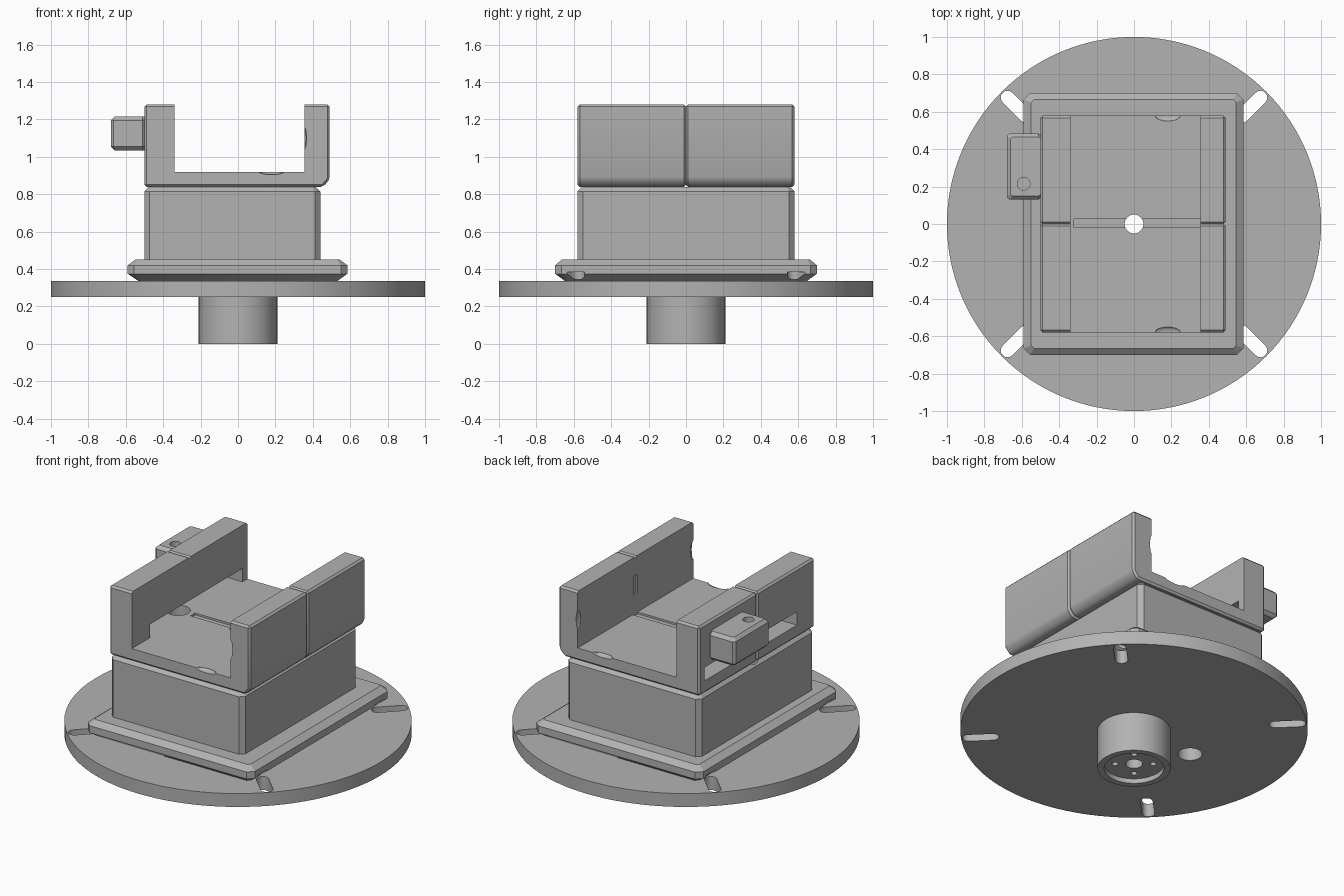
import bpy, bmesh, math
from mathutils import Matrix

if "Cube" in bpy.data.objects:
    bpy.data.objects.remove(bpy.data.objects["Cube"])

steel = bpy.data.materials.new("machined_grey")
steel.use_nodes = True
GREY = (0.45, 0.45, 0.45, 1)
steel.diffuse_color = GREY
steel.node_tree.nodes["Principled BSDF"].inputs["Base Color"].default_value = GREY


def finish(bm, name):
    bmesh.ops.recalc_face_normals(bm, faces=bm.faces)
    mesh = bpy.data.meshes.new(name)
    bm.to_mesh(mesh)
    bm.free()
    mesh.materials.append(steel)
    ob = bpy.data.objects.new(name, mesh)
    bpy.context.collection.objects.link(ob)
    return ob


def cylinder(name, x, y, z0, z1, r, sides=48):
    bm = bmesh.new()
    bmesh.ops.create_cone(bm, cap_ends=True, segments=sides, radius1=r, radius2=r, depth=z1 - z0,
                          matrix=Matrix.Translation((x, y, (z0 + z1) / 2)))
    return finish(bm, name)


def loft(name, levels):
    """Stack of corner-cut rectangles: (z, x0, x1, y0, y1, corner)."""
    bm = bmesh.new()
    rings = []
    for z, x0, x1, y0, y1, c in levels:
        pts = [(x0 + c, y0), (x1 - c, y0), (x1, y0 + c), (x1, y1 - c),
               (x1 - c, y1), (x0 + c, y1), (x0, y1 - c), (x0, y0 + c)]
        rings.append([bm.verts.new((x, y, z)) for x, y in pts])
    for a, b in zip(rings, rings[1:]):
        for i in range(8):
            j = (i + 1) % 8
            bm.faces.new((a[i], a[j], b[j], b[i]))
    bm.faces.new(rings[0])
    bm.faces.new(rings[-1])
    return finish(bm, name)


def box(name, x0, x1, y0, y1, z0, z1):
    bm = bmesh.new()
    mid = Matrix.Translation(((x0 + x1) / 2, (y0 + y1) / 2, (z0 + z1) / 2))
    size = Matrix.Diagonal((x1 - x0, y1 - y0, z1 - z0, 1))
    bmesh.ops.create_cube(bm, size=1, matrix=mid @ size)
    return finish(bm, name)


def dimple(x, y, z, rx, ry, rz):
    bm = bmesh.new()
    bmesh.ops.create_uvsphere(bm, u_segments=16, v_segments=10, radius=1,
                              matrix=Matrix.Translation((x, y, z)) @ Matrix.Diagonal((rx, ry, rz, 1)))
    return finish(bm, "dimple_cutter")


def radial_slot(angle, r0, r1, half, z0, z1):
    """Round-ended slot lying along a radius."""
    bm = bmesh.new()
    ring = []
    for centre, start in ((r1 - half, -90), (r0 + half, 90)):
        for k in range(9):
            t = math.radians(start + k * 22.5)
            ring.append(bm.verts.new((centre + half * math.cos(t), half * math.sin(t), z0)))
    face = bm.faces.new(ring)
    ext = bmesh.ops.extrude_face_region(bm, geom=[face])
    top = [g for g in ext["geom"] if isinstance(g, bmesh.types.BMVert)]
    bmesh.ops.translate(bm, verts=top, vec=(0, 0, z1 - z0))
    bmesh.ops.rotate(bm, verts=bm.verts, matrix=Matrix.Rotation(math.radians(angle), 3, "Z"))
    return finish(bm, "slot_cutter")


def cut(ob, cutters):
    for c in cutters:
        m = ob.modifiers.new("cut", "BOOLEAN")
        m.operation, m.solver, m.object = "DIFFERENCE", "EXACT", c
    bpy.context.view_layer.update()
    dg = bpy.context.evaluated_depsgraph_get()
    mesh = bpy.data.meshes.new_from_object(ob.evaluated_get(dg))
    ob.modifiers.clear()
    ob.data = mesh


def jaw_half(name, side):
    """U-shaped channel half with broken outer edges."""
    inner = (-0.34, 0.355)
    profile = [(-0.5, 0.84), (0.455, 0.84), (0.49, 0.88), (0.49, 1.28), (inner[1], 1.28),
               (inner[1], 0.92), (inner[0], 0.92), (inner[0], 1.28), (-0.5, 1.28)]
    bm = bmesh.new()
    face = bm.faces.new([bm.verts.new((x, 0, z)) for x, z in profile])
    ext = bmesh.ops.extrude_face_region(bm, geom=[face])
    far = [g for g in ext["geom"] if isinstance(g, bmesh.types.BMVert)]
    bmesh.ops.translate(bm, verts=far, vec=(0, 0.58 * side, 0))
    outer = [e for e in bm.edges
             if not all(min(abs(v.co.x - i) for i in inner) < 1e-4 for v in e.verts)
             and not all(abs(v.co.z - 0.92) < 1e-4 for v in e.verts)]
    bmesh.ops.bevel(bm, geom=outer, offset=0.012, segments=1, affect="EDGES")
    return finish(bm, name)


# Turntable base: disc and hub
disc = cylinder("base_disc", 0, 0, 0.25, 0.335, 1, 128)
hub = cylinder("hub", 0, 0, 0, 0.25, 0.21, 64)

# Flange, body and clamping channel
flange = loft("flange", [
    (0.335, -0.53, 0.53, -0.645, 0.645, 0.02), (0.375, -0.59, 0.585, -0.7, 0.7, 0.035),
    (0.42, -0.59, 0.585, -0.7, 0.7, 0.035), (0.45, -0.55, 0.545, -0.665, 0.665, 0.015)])
body = loft("body", [
    (0.45, -0.5, 0.44, -0.58, 0.58, 0.028), (0.815, -0.5, 0.44, -0.58, 0.58, 0.028),
    (0.84, -0.475, 0.415, -0.555, 0.555, 0.015)])
jaws = [jaw_half("front_channel", -1), jaw_half("back_channel", 1)]

# Side block with chamfered edges
block = loft("side_block", [
    (1.035, -0.66, -0.5, 0.15, 0.465, 0.01), (1.055, -0.68, -0.495, 0.13, 0.485, 0.015),
    (1.195, -0.68, -0.495, 0.13, 0.485, 0.015), (1.215, -0.66, -0.5, 0.15, 0.465, 0.01)])

# Cutters: bores, slots, window, floor groove, dimples
bore = cylinder("bore_cutter", 0, 0, -0.1, 1.1, 0.05)
side_bore = cylinder("side_bore_cutter", -0.42, 0, 0.2, 0.96, 0.07)
slots = [radial_slot(45 + 90 * i, 0.78, 0.993, 0.036, 0.2, 0.385) for i in range(4)]
recess = cylinder("recess_cutter", 0, 0, -0.1, 0.03, 0.172, 64)
bolts = [cylinder("bolt_cutter", 0.11 * math.cos(a), 0.11 * math.sin(a), -0.1, 0.13, 0.018, 16)
         for a in (math.radians(50 + 90 * i) for i in range(4))]
window = box("window_cutter", -0.6, -0.3, -0.4, 0.53, 0.92, 1.005)
groove = box("groove_cutter", -0.32, 0.355, -0.02, 0.027, 0.908, 0.95)
wall_slot = box("wall_slot_cutter", 0.3, 0.365, -0.02, 0.02, 1.04, 1.16)
dimples = []
for s in (-1, 1):
    dimples += [dimple(0.18, 0.58 * s, 0.921, 0.07, 0.03, 0.016),
                dimple(0.354, 0.58 * s, 1.1, 0.012, 0.03, 0.06)]
pin_hole = cylinder("pin_cutter", -0.59, 0.215, 1.08, 1.3, 0.034, 24)

cut(disc, [bore, side_bore] + slots)
cut(hub, [recess, bore] + bolts)
cut(flange, [bore, side_bore] + slots)
cut(body, [bore, side_bore])
for jaw in jaws:
    cut(jaw, [window, groove, bore, side_bore, wall_slot] + dimples)
cut(block, [pin_hole])

for c in [bore, side_bore, recess, window, groove, wall_slot, pin_hole] + slots + bolts + dimples:
    bpy.data.objects.remove(c)

# Smooth only the round surfaces
for ob in [disc, hub, flange, body, block] + jaws:
    bpy.ops.object.select_all(action="DESELECT")
    ob.select_set(True)
    bpy.context.view_layer.objects.active = ob
    bpy.ops.object.shade_smooth_by_angle(angle=math.radians(25))
